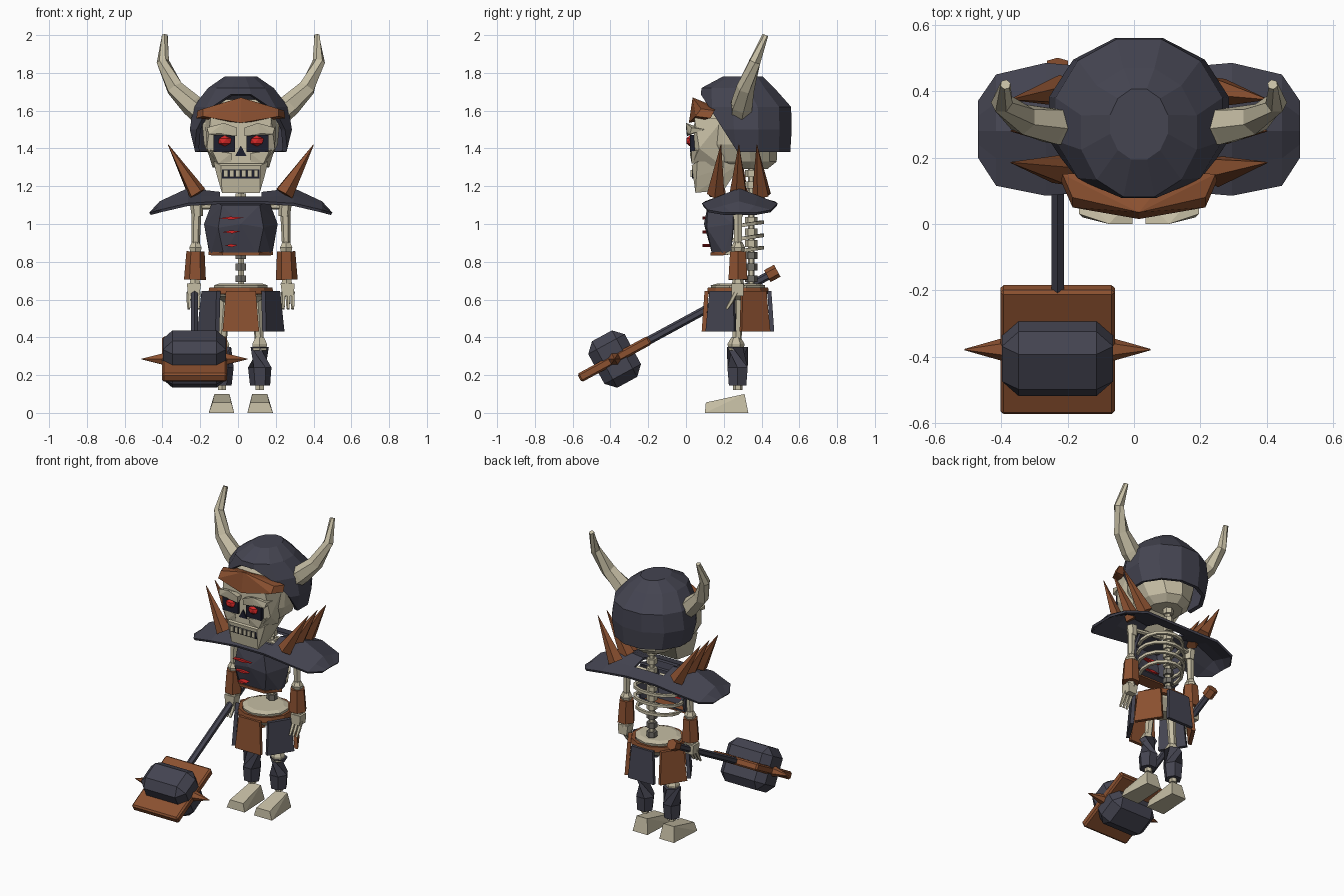
import bpy, bmesh, math
from mathutils import Vector, Matrix

cube = bpy.data.objects.get("Cube")
if cube:
    bpy.data.objects.remove(cube, do_unlink=True)

CX = 0.015  # mirror axis of the body


def material(name, rgb):
    m = bpy.data.materials.new(name)
    m.use_nodes = True
    m.diffuse_color = (*rgb, 1)
    m.node_tree.nodes["Principled BSDF"].inputs["Base Color"].default_value = (*rgb, 1)
    return m


IRON = material("dark_iron", (0.058, 0.058, 0.082))
RUST = material("rusty_leather", (0.26, 0.082, 0.03))
BONE = material("bone", (0.56, 0.51, 0.37))
GREY = material("grey_bone", (0.17, 0.16, 0.14))
RED = material("glowing_red", (0.65, 0.02, 0.02))
BLACK = material("socket_black", (0.012, 0.013, 0.026))


def finish(name, bm, mat, thick=0):
    bmesh.ops.recalc_face_normals(bm, faces=bm.faces)
    me = bpy.data.meshes.new(name)
    bm.to_mesh(me)
    bm.free()
    me.materials.append(mat)
    ob = bpy.data.objects.new(name, me)
    bpy.context.collection.objects.link(ob)
    if thick:
        mod = ob.modifiers.new("thickness", "SOLIDIFY")
        mod.thickness = thick
    return ob


def hull_mesh(pts):
    bm = bmesh.new()
    vs = [bm.verts.new(p) for p in pts]
    res = bmesh.ops.convex_hull(bm, input=vs)
    inside = [v for v in res["geom_interior"] if isinstance(v, bmesh.types.BMVert)]
    bmesh.ops.delete(bm, geom=inside, context="VERTS")
    bmesh.ops.dissolve_limit(bm, angle_limit=0.02, verts=bm.verts, edges=bm.edges)
    return bm


def hull(name, pts, mat):
    return finish(name, hull_mesh(pts), mat)


def both(pts):
    """Points given as half-widths, on both sides of the mirror axis."""
    return [(CX + s * x, y, z) for x, y, z in pts for s in (1, -1)]


def box(name, c, size, mat):
    half = Vector(size) / 2
    return hull(name, [(c[0] + i * half.x, c[1] + j * half.y, c[2] + k * half.z)
                       for i in (-1, 1) for j in (-1, 1) for k in (-1, 1)], mat)


def skin(bm, rings, bottom=True, top=True):
    n = len(rings[0])
    for a, b in zip(rings, rings[1:]):
        for i in range(n):
            bm.faces.new((a[i], a[(i + 1) % n], b[(i + 1) % n], b[i]))
    if bottom:
        bm.faces.new(rings[0])
    if top:
        bm.faces.new(rings[-1])


def loft(rings, n, **caps):
    """Stack of ellipses: z, x radius, y radius, y centre."""
    bm = bmesh.new()
    turn = [(i + 0.5) * math.tau / n for i in range(n)]
    skin(bm, [[bm.verts.new((CX + rx * math.cos(a), cy + ry * math.sin(a), z))
               for a in turn] for z, rx, ry, cy in rings], **caps)
    return bm


def tube(name, pts, radii, mat, sides=6):
    bm, pts, rings = bmesh.new(), [Vector(p) for p in pts], []
    for i, p in enumerate(pts):
        t = pts[min(i + 1, len(pts) - 1)] - pts[max(i - 1, 0)]
        q = t.to_track_quat("Z", "Y")
        r = radii[i] if isinstance(radii, (list, tuple)) else radii
        rings.append([bm.verts.new(p + q @ Vector((r * math.cos(a), r * math.sin(a), 0)))
                      for a in ((k + 0.5) * math.tau / sides for k in range(sides))])
    skin(bm, rings)
    return finish(name, bm, mat)


# Helmet: dome cut open diagonally over the face
dome = loft([(1.38, .25, .235, .325), (1.5, .28, .25, .318), (1.62, .26, .25, .315),
             (1.72, .18, .2, .275), (1.78, .09, .11, .3)], 12, bottom=False)
bmesh.ops.bisect_plane(dome, geom=dome.verts[:] + dome.edges[:] + dome.faces[:],
                       plane_co=(0, .07, 1.7), plane_no=(0, -.33, -.21), clear_outer=True)
finish("helmet", dome, IRON, .025)
hull("visor", both([(0, .035, 1.67), (.2, .08, 1.61), (.23, .15, 1.6), (.235, .13, 1.56),
                    (.2, .05, 1.57), (0, .015, 1.535), (.1, .16, 1.62)]), RUST)

# Skull
finish("cranium", loft([(1.29, .11, .13, .3), (1.33, .16, .2, .28), (1.42, .205, .22, .265),
                        (1.53, .215, .22, .265), (1.66, .15, .16, .28)], 10), BONE)
hull("face", both([(.16, .045, 1.56), (.18, .07, 1.4), (.12, .035, 1.32),
                   (.15, .2, 1.3), (.19, .2, 1.56)]), BONE)
hull("jaw", both([(.145, .06, 1.33), (.105, .03, 1.31), (.125, .055, 1.25), (.1, .05, 1.165),
                  (.14, .3, 1.33), (.09, .2, 1.18)]), BONE)
hull("nose_hole", both([(.03, .03, 1.36), (0, .03, 1.415), (.03, .06, 1.36), (0, .06, 1.415)]), BLACK)
box("mouth", (CX, .043, 1.267), (.2, .02, .05), BLACK)
for i in range(6):
    box("tooth", (CX + (i - 2.5) * .032, .033, 1.267), (.023, .018, .036), BONE)

for s in (1, -1):
    def at(x, y, z):
        return (CX + s * x, y, z)

    # Face details
    box("eye_socket", at(.088, .045, 1.427), (.115, .05, .09), BLACK)
    bm = bmesh.new()
    bmesh.ops.create_icosphere(bm, subdivisions=1, radius=.04, matrix=Matrix.Translation(
        at(.085, .022, 1.44)) @ Matrix.Diagonal((1, .6, .75, 1)))
    finish("eye", bm, RED)
    hull("brow", [at(*p) for p in ((.02, .005, 1.465), (.02, .0, 1.51), (.09, .0, 1.535),
                                   (.18, .03, 1.51), (.17, .02, 1.475), (.1, .005, 1.48),
                                   (.02, .08, 1.5), (.18, .1, 1.5))], BONE)
    hull("cheekbone", [at(*p) for p in ((.05, .02, 1.375), (.15, .03, 1.385), (.18, .09, 1.4),
                                        (.12, .03, 1.32), (.05, .03, 1.33), (.12, .12, 1.34))], BONE)
    tube("horn", [at(.21, .29, 1.585), at(.26, .295, 1.63), at(.35, .315, 1.72),
                  at(.413, .365, 1.86), at(.402, .42, 2.0)], [.06, .06, .048, .033, .016], BONE)

    # Shoulder spikes
    for base, tip in ((.16, .185), (.28, .28), (.4, .375)):
        tube("shoulder_spike", [at(.23, base, 1.16), at(.385, tip, 1.42)], [.05, .002], RUST, 5)

    # Arm
    tube("shoulder_joint", [at(.23, .275, 1.04), at(.235, .275, 1.11)], [.03, .035], BONE)
    tube("collarbone", [at(.03, .3, 1.1), at(.23, .275, 1.09)], .015, BONE)
    tube("upper_arm", [at(.235, .275, 1.08), at(.24, .275, .88)], [.027, .022], BONE)
    tube("elbow", [at(.24, .275, .845), at(.24, .275, .875), at(.24, .275, .905)], [.03, .038, .022], BONE)
    tube("forearm_guard", [at(.243, .275, .705), at(.24, .275, .855)], [.058, .048], RUST)
    tube("wrist", [at(.243, .275, .67), at(.243, .275, .72)], [.035, .025], BONE)
    hull("palm", [at(x, y, z) for x, z in ((.21, .685), (.285, .685), (.22, .62), (.28, .62))
                  for y in (.24, .305)], BONE)
    for x in (.225, .25, .275):
        tube("finger", [at(x, .265, .64), at(x, .24, .59), at(x, .215, .55)], [.013, .012, .008], BONE, 5)

    # Leg
    tube("thigh_bone", [at(.08, .275, .62), at(.1, .27, .36)], [.03, .024], BONE)
    tube("knee", [at(.1, .265, .33), at(.1, .265, .365), at(.1, .265, .4)], [.04, .045, .025], BONE)
    tube("shin_guard", [at(.102, .273, .145), at(.1, .273, .24), at(.1, .273, .35)],
         [.053, .062, .056], IRON)
    tube("shin_bone", [at(.1, .275, .12), at(.1, .275, .2)], .025, BONE)
    hull("foot", [at(*p) for p in ((.035, .1, 0), (.17, .1, 0), (.05, .105, .055), (.15, .105, .055),
                                   (.045, .33, 0), (.155, .33, 0), (.06, .31, .1), (.14, .31, .1))], BONE)

# Shoulder mantle: ridged sheet with a neck opening
columns = [(.11, .1, .47, 1.12, 1.17), (.28, .085, .485, 1.11, 1.19),
           (.43, .115, .45, 1.075, 1.12), (.485, .2, .37, 1.06, 1.06)]
bm = bmesh.new()
inner = []
for s in (1, -1):
    rows = [[bm.verts.new((CX + s * x, y, z)) for y, z in
             ((y0, eave), ((y0 + .28) / 2, (eave + ridge) / 2), (.28, ridge),
              ((y1 + .28) / 2, (eave + ridge) / 2), (y1, eave))]
            for x, y0, y1, eave, ridge in columns]
    inner.append(rows[0])
    for a, b in zip(rows, rows[1:]):
        for i in range(4):
            bm.faces.new((a[i], a[i + 1], b[i + 1], b[i]))
for i in (0, 3):
    bm.faces.new((inner[0][i], inner[0][i + 1], inner[1][i + 1], inner[1][i]))
finish("shoulder_mantle", bm, IRON, .015)

# Breastplate: faceted shell with an open back
shell = hull_mesh(both([(.15, .25, 1.12), (.1, .115, 1.1), (.195, .25, 1.0), (.12, .11, .98),
                        (0, .095, 1.0), (.17, .24, .86), (.16, .2, .84), (.09, .14, .835)]))
shell.normal_update()
bmesh.ops.delete(shell, geom=[f for f in shell.faces if f.normal.y > .8], context="FACES")
finish("breastplate", shell, IRON, .015)
hull("breastplate_trim", both([(.17, .21, .835), (.095, .13, .832), (.17, .21, .855),
                               (.1, .13, .85)]), RUST)
for z, w in ((1.03, .14), (.957, .1), (.885, .07)):
    hull("slash_mark", [(x, y, z + dz) for x, dz in ((-.035 - w / 2, 0), (-.04, .009),
         (-.035 + w / 2, .004), (-.03, -.007)) for y in (.088, .14)], RED)

# Ribs and spine
for z, r in ((1.07, .14), (1.0, .155), (.93, .155), (.865, .135)):
    tube("rib", [(CX + r * math.cos(a), .275 + .13 * math.sin(a), z + .02 * math.sin(a) - .01)
                 for a in (math.radians(d) for d in range(-30, 211, 24))], .013, BONE, 4)
for i in range(10):
    z = .71 + i * .062
    tube("vertebra", [(CX, .345, z - .018), (CX, .345, z + .018)], .033, GREY if i < 3 else BONE)
tube("spine_core", [(CX, .345, .67), (CX, .345, 1.34)], .018, BONE)

# Pelvis, belt and skirt
finish("pelvis", loft([(.56, .06, .06, .28), (.62, .14, .13, .275), (.675, .15, .145, .275),
                       (.685, .12, .11, .275)], 10), BONE)
finish("belt", loft([(.63, .18, .17, .275), (.665, .172, .165, .275)], 12, bottom=False, top=False),
       RUST, .025)
for k in range(6):
    a = math.radians(60 * k - 90)
    n, t = Vector((math.cos(a), math.sin(a), 0)), Vector((-math.sin(a), math.cos(a), 0))
    pts = [Vector((0, 0, z)) + n * (d + o) + t * w * e for z, d, w in
           ((.645, .155, .072), (.43, .17, .088)) for o in (0, .022) for e in (-1, 1)]
    hull("skirt_panel", [(CX + p.x * 1.1, .275 + p.y, p.z) for p in pts], IRON if k % 2 else RUST)

# War hammer, built flat along +y and then tilted
PLACE = Matrix.Translation((-.23, -.378, .285)) @ Matrix.Rotation(math.radians(28.5), 4, "X")


def place(ob):
    ob.data.transform(PLACE)


def beveled_block(name, size, width, mat):
    ob = box(name, (0, 0, 0), size, mat)
    mod = ob.modifiers.new("chamfer", "BEVEL")
    mod.width, mod.segments = width, 1
    place(ob)


beveled_block("hammer_head", (.335, .22, .28), .05, IRON)
beveled_block("hammer_band", (.345, .425, .05), .01, RUST)
place(tube("hammer_handle", [(0, .18, 0), (0, .94, 0)], .022, IRON))
place(tube("hammer_pommel", [(0, .92, 0), (0, .98, 0)], .036, RUST))
for s in (1, -1):
    place(tube("hammer_spike", [(s * .16, 0, 0), (s * .28, 0, 0)], [.036, .002], RUST))
